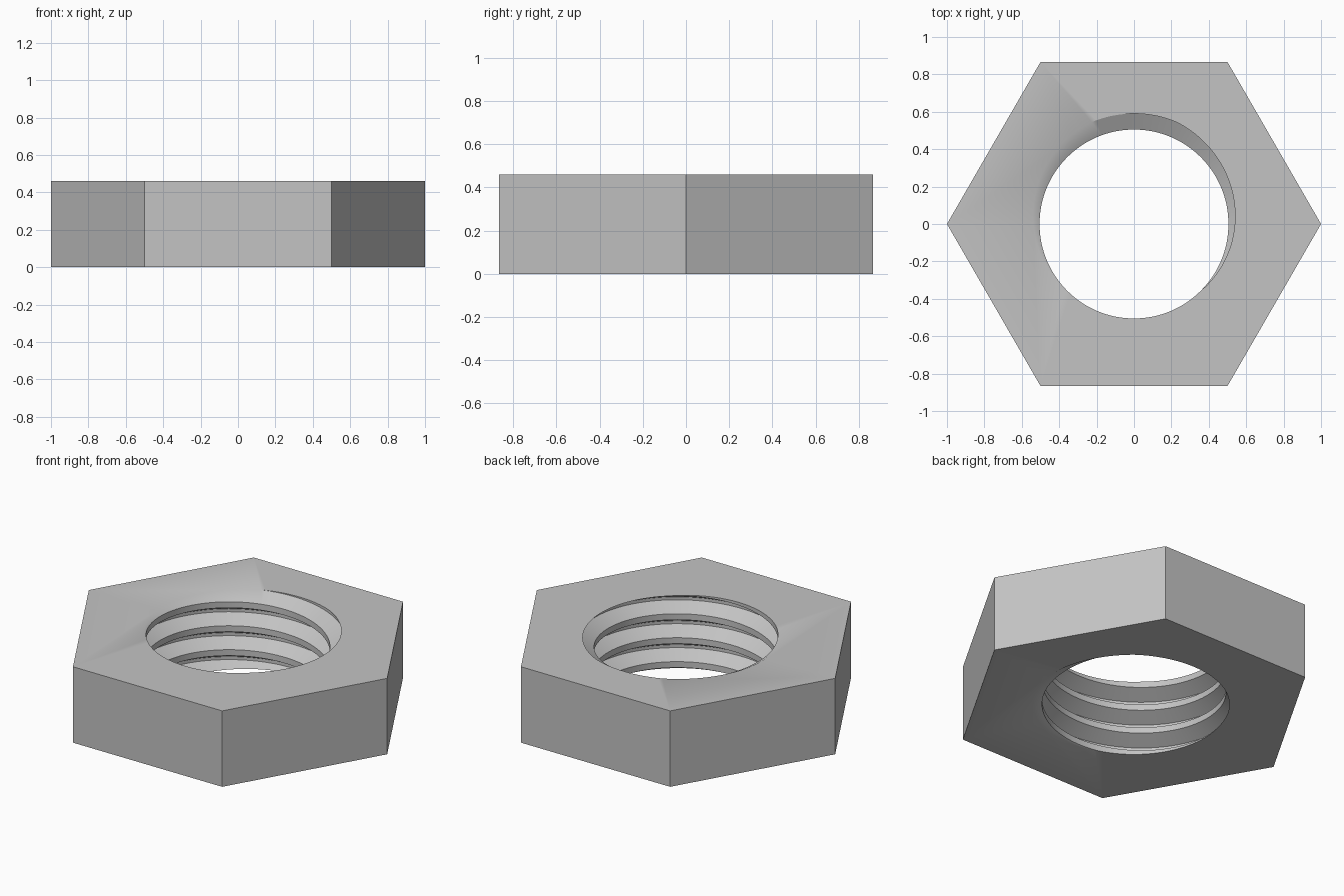
import bpy, bmesh, math

if "Cube" in bpy.data.objects:
    bpy.data.objects.remove(bpy.data.objects["Cube"])

HEIGHT = 0.46
MINOR, MAJOR = 0.505, 0.59        # crest and root radius of the thread
PITCH = 0.145
ROOT, CREST = 0.0625, 0.375       # half widths where the flank starts and ends, in pitches
SEGS = 144
PER_SIDE = SEGS // 6


def groove_z(a):
    # height of the groove centre at angle a (right-handed helix)
    return HEIGHT + PITCH * (a / math.tau - 0.25)


def bore_radius(a, z):
    d = abs(((z - groove_z(a)) / PITCH + 0.5) % 1.0 - 0.5)
    t = min(max((d - ROOT) / (CREST - ROOT), 0.0), 1.0)
    return MAJOR + (MINOR - MAJOR) * t


bm = bmesh.new()

# Threaded bore: one column of profile points per angle, clipped at both faces
columns = []
for j in range(SEGS + 1):
    a = math.tau * j / SEGS
    col = []
    for turn in range(-5, 3):
        for off in (-CREST, -ROOT, ROOT, CREST):
            z = min(max(groove_z(a) + (turn + off) * PITCH, 0.0), HEIGHT)
            r = bore_radius(a, z)
            col.append(bm.verts.new((r * math.cos(a), r * math.sin(a), z)))
    columns.append(col)
for c0, c1 in zip(columns, columns[1:]):
    for k in range(len(c0) - 1):
        bm.faces.new((c0[k], c0[k + 1], c1[k + 1], c1[k]))

# Hexagonal body: side walls, then top and bottom faces in six sectors
corners = [[bm.verts.new((math.cos(i * math.pi / 3), math.sin(i * math.pi / 3), z))
            for i in range(6)] for z in (0.0, HEIGHT)]
for i in range(6):
    n = (i + 1) % 6
    bm.faces.new((corners[0][i], corners[0][n], corners[1][n], corners[1][i]))
    arc = columns[i * PER_SIDE:(i + 1) * PER_SIDE + 1]
    bm.faces.new([corners[1][i], corners[1][n]] + [c[-1] for c in reversed(arc)])
    bm.faces.new([corners[0][n], corners[0][i]] + [c[0] for c in arc])

bmesh.ops.remove_doubles(bm, verts=bm.verts, dist=1e-5)
bmesh.ops.dissolve_degenerate(bm, edges=bm.edges, dist=1e-5)
bmesh.ops.recalc_face_normals(bm, faces=bm.faces)

mesh = bpy.data.meshes.new("hex_nut")
bm.to_mesh(mesh)
bm.free()
nut = bpy.data.objects.new("hex_nut", mesh)
bpy.context.collection.objects.link(nut)

# Plain grey metal
grey = bpy.data.materials.new("grey_metal")
grey.diffuse_color = (0.55, 0.55, 0.55, 1.0)
grey.use_nodes = True
grey.node_tree.nodes["Principled BSDF"].inputs["Base Color"].default_value = grey.diffuse_color
mesh.materials.append(grey)

bpy.context.view_layer.objects.active = nut
nut.select_set(True)
bpy.ops.object.shade_smooth_by_angle(angle=math.radians(30))
